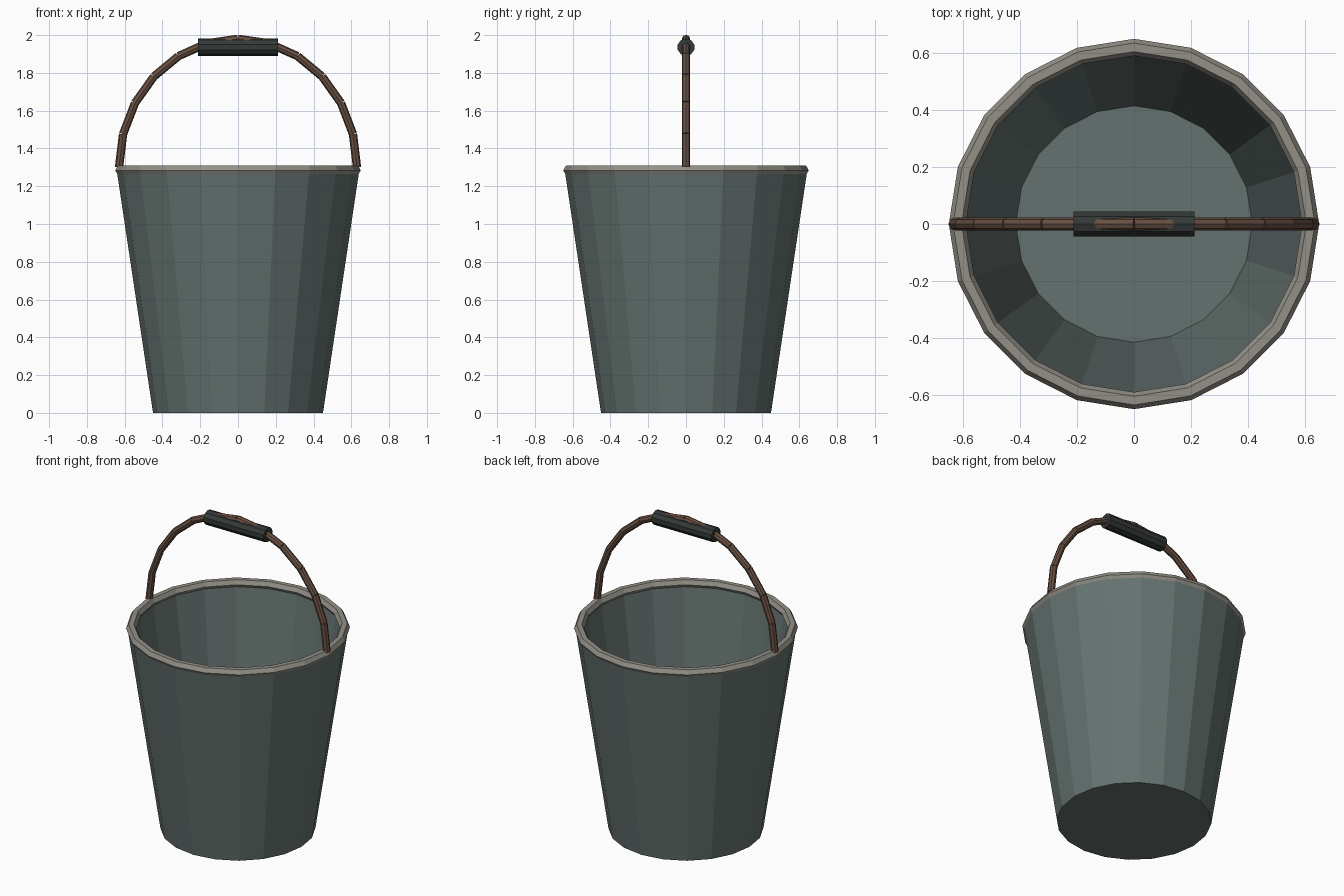
import bpy, bmesh, math
from mathutils import Vector

if "Cube" in bpy.data.objects:
    bpy.data.objects.remove(bpy.data.objects["Cube"])

SIDES = 20


def paint(ob, name, color):
    mat = bpy.data.materials.get(name) or bpy.data.materials.new(name)
    mat.diffuse_color = (*color, 1)
    mat.use_nodes = True
    mat.node_tree.nodes["Principled BSDF"].inputs["Base Color"].default_value = mat.diffuse_color
    ob.data.materials.append(mat)


def mesh_object(name, bm, mat, color):
    bmesh.ops.recalc_face_normals(bm, faces=bm.faces[:])
    me = bpy.data.meshes.new(name)
    bm.to_mesh(me)
    bm.free()
    ob = bpy.data.objects.new(name, me)
    bpy.context.collection.objects.link(ob)
    paint(ob, mat, color)
    return ob


def lathe(name, profile, closed, mat, color):
    """Revolve (radius, z) points; open profiles get end caps."""
    bm = bmesh.new()
    rings = []
    for r, z in profile:
        angles = [math.tau * i / SIDES for i in range(SIDES)]
        rings.append([bm.verts.new((r * math.cos(a), r * math.sin(a), z)) for a in angles])
    pairs = list(zip(rings, rings[1:]))
    if closed:
        pairs.append((rings[-1], rings[0]))
    else:
        bm.faces.new(rings[0])
        bm.faces.new(rings[-1])
    for a, b in pairs:
        for i in range(SIDES):
            j = (i + 1) % SIDES
            bm.faces.new((a[i], a[j], b[j], b[i]))
    return mesh_object(name, bm, mat, color)


def add_rod(bm, p, q, radius, sides):
    """Capped cylinder between two points."""
    d = q - p
    made = bmesh.ops.create_cone(bm, cap_ends=True, segments=sides,
                                 radius1=radius, radius2=radius, depth=d.length)
    rot = d.to_track_quat('Z', 'Y').to_matrix()
    bmesh.ops.rotate(bm, verts=made['verts'], matrix=rot)
    bmesh.ops.translate(bm, verts=made['verts'], vec=(p + q) / 2)


# Tapered bucket wall with inner floor
lathe("bucket_body", [(0.45, 0), (0.643, 1.29), (0.603, 1.29), (0.415, 0.04)],
      False, "painted_metal", (0.13, 0.17, 0.16))

# Rolled rim with a hexagonal section
rim = [(0.62 + 0.03 * math.cos(math.tau * k / 6),
        1.284 + 0.03 * math.sin(math.tau * k / 6)) for k in range(6)]
lathe("rim", rim, True, "rim_metal", (0.29, 0.28, 0.24))

# Arched bail handle made of straight rods
bm = bmesh.new()
arc = [Vector((0.63 * math.cos(math.pi * i / 12), 0,
               1.3 + 0.68 * math.sin(math.pi * i / 12))) for i in range(13)]
for p, q in zip(arc, arc[1:]):
    add_rod(bm, p, q, 0.022, 8)
mesh_object("handle", bm, "rusty_wire", (0.14, 0.08, 0.055))

# Hand grip
bm = bmesh.new()
add_rod(bm, Vector((-0.213, 0, 1.936)), Vector((0.213, 0, 1.936)), 0.046, 10)
mesh_object("grip", bm, "dark_grip", (0.035, 0.042, 0.04))
